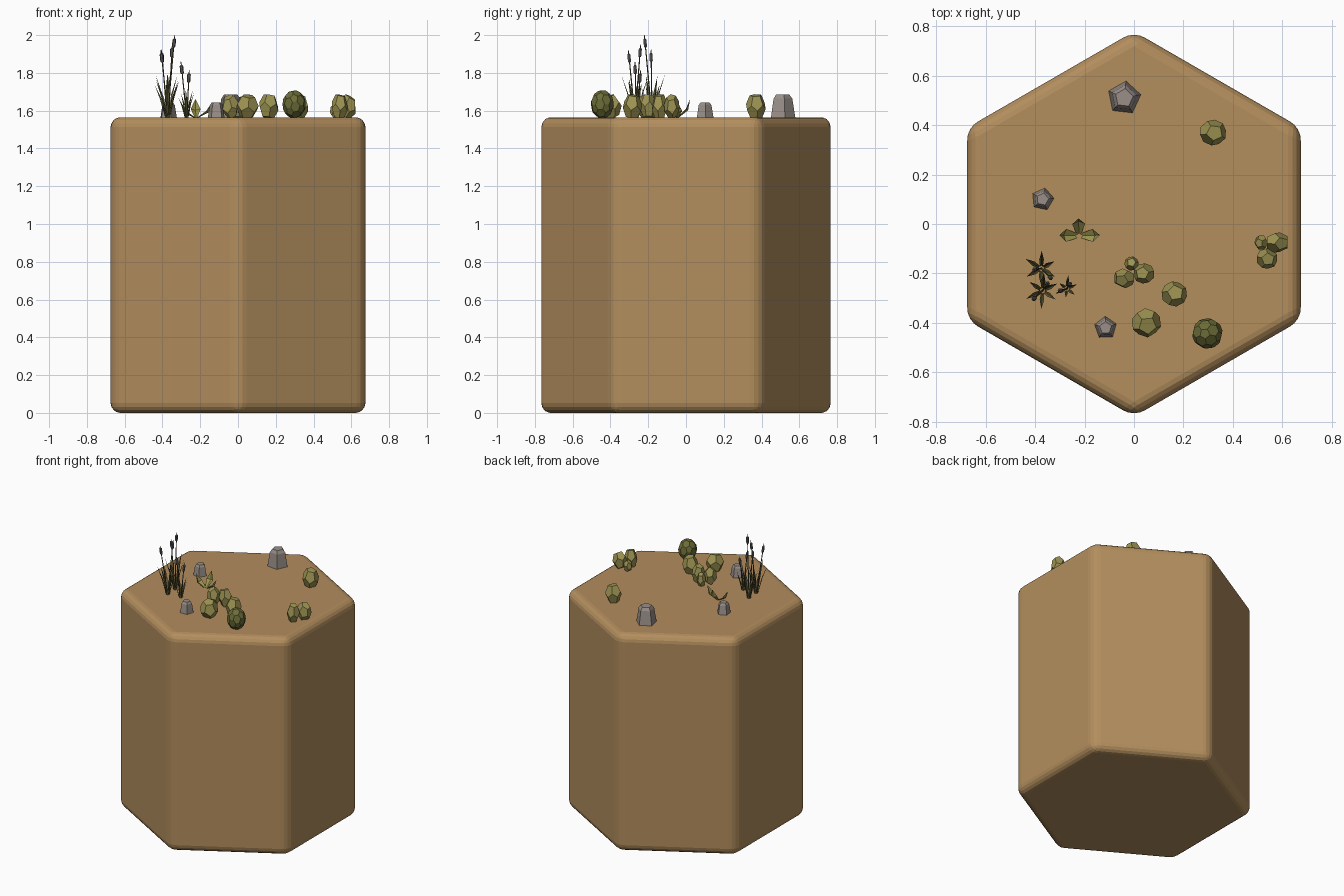
import bpy, bmesh, math, random
from mathutils import Vector, Matrix

if "Cube" in bpy.data.objects:
    bpy.data.objects.remove(bpy.data.objects["Cube"])

random.seed(4)
TOP = 1.565  # height of the ground surface


def material(name, rgb):
    m = bpy.data.materials.new(name)
    m.diffuse_color = (*rgb, 1)
    m.use_nodes = True
    m.node_tree.nodes["Principled BSDF"].inputs["Base Color"].default_value = m.diffuse_color
    return m


SAND = material("sand", (0.45, 0.27, 0.11))
ROCK = material("grey rock", (0.32, 0.275, 0.25))
BUSH = material("yellow green", (0.34, 0.295, 0.085))
DARK = material("dark green", (0.15, 0.15, 0.04))
LEAF = material("leaf green", (0.33, 0.30, 0.08))
REED = material("reed olive", (0.13, 0.115, 0.04))
HEAD = material("reed head grey", (0.13, 0.12, 0.125))


def finish(name, bm, *mats):
    me = bpy.data.meshes.new(name)
    bm.to_mesh(me)
    bm.free()
    ob = bpy.data.objects.new(name, me)
    for m in mats:
        me.materials.append(m)
    bpy.context.collection.objects.link(ob)
    return ob


def loft(bm, rings, mat=0):
    """Skin a list of vertex rings and cap both ends."""
    rings = [[bm.verts.new(p) for p in r] for r in rings]
    n = len(rings[0])
    faces = [bm.faces.new(rings[0][::-1]), bm.faces.new(rings[-1])]
    for a, b in zip(rings, rings[1:]):
        faces += [bm.faces.new((a[i], a[(i + 1) % n], b[(i + 1) % n], b[i])) for i in range(n)]
    for f in faces:
        f.material_index = mat


def ring(c, r, n, turn=0):
    return [Vector(c) + Vector((r * math.cos(turn + math.tau * i / n),
                                r * math.sin(turn + math.tau * i / n), 0)) for i in range(n)]


# Hexagonal block with rounded edges
bm = bmesh.new()
R = 0.675 / math.cos(math.pi / 6)
loft(bm, [ring((0, 0, z), R, 6, math.pi / 6) for z in (0, TOP)])
block = finish("ground_block", bm, SAND)
bev = block.modifiers.new("round", 'BEVEL')
bev.width = 0.052
bev.segments = 4
bev.limit_method = 'NONE'

# Rocks: five-sided tapered stones
for i, (x, y, r, h, turn) in enumerate([(-0.04, 0.51, 0.07, 0.12, 0.2),
                                        (-0.37, 0.10, 0.047, 0.078, 0.1),
                                        (-0.115, -0.42, 0.047, 0.078, 0.35)]):
    bm = bmesh.new()
    loft(bm, [ring((x, y, TOP + z * h), r * s, 5, turn)
              for z, s in ((-0.05, 1), (0.82, 0.76), (1, 0.54))])
    finish(f"rock_{i + 1}", bm, ROCK)


def bush(name, x, y, r, z0, z1, mat, round_shape=False):
    """Dodecahedron (or rounder truncated icosahedron) fitted to a box."""
    ico = bmesh.new()
    bmesh.ops.create_icosphere(ico, subdivisions=1, radius=1)
    if round_shape:
        pts = [e.verts[k].co.lerp(e.verts[1 - k].co, 1 / 3) for e in ico.edges for k in (0, 1)]
    else:
        pts = [f.calc_center_median() for f in ico.faces]
    ico.free()
    rot = Matrix.Rotation(random.uniform(0, 6), 3, 'Z') @ Matrix.Rotation(random.uniform(0.1, 0.5), 3, 'X')
    pts = [rot @ p for p in pts]
    lo = [min(p[k] for p in pts) for k in range(3)]
    hi = [max(p[k] for p in pts) for k in range(3)]
    box = ((x - r, x + r), (y - r, y + r), (z0, z1))
    bm = bmesh.new()
    for p in pts:
        bm.verts.new([b[0] + (p[k] - lo[k]) / (hi[k] - lo[k]) * (b[1] - b[0])
                      for k, b in enumerate(box)])
    bmesh.ops.convex_hull(bm, input=list(bm.verts))
    bmesh.ops.dissolve_limit(bm, angle_limit=0.03, verts=list(bm.verts), edges=list(bm.edges))
    bmesh.ops.recalc_face_normals(bm, faces=list(bm.faces))
    finish(name, bm, mat)


# Bushes, single and clustered
for i, (x, y, r, z1) in enumerate([
        (0.32, 0.37, 0.052, 1.687), (0.163, -0.283, 0.051, 1.687), (0.05, -0.40, 0.059, 1.687),
        (-0.04, -0.22, 0.040, 1.687), (0.04, -0.20, 0.041, 1.687), (-0.01, -0.16, 0.029, 1.655),
        (0.538, -0.14, 0.041, 1.687), (0.58, -0.075, 0.041, 1.687), (0.515, -0.075, 0.028, 1.64)]):
    bush(f"bush_{i + 1}", x, y, r, TOP - 0.008, z1, BUSH)
bush("dark_bush", 0.297, -0.443, 0.061, TOP - 0.005, 1.708, DARK, True)


def blade(bm, base, tip, width, bulge, base_w=0.5):
    """Folded leaf from base to tip, widest part way along."""
    base, tip = Vector(base), Vector(tip)
    d = tip - base
    side = d.cross(Vector((0, 0, 1))).normalized()
    up = side.cross(d).normalized()
    mid = base.lerp(tip, 0.55) - up * bulge
    rows = []
    for c, w in ((base, width * base_w), (mid, width)):
        rows.append([bm.verts.new(p) for p in (c - side * w / 2, c - up * w * 0.25, c + side * w / 2)])
    t = bm.verts.new(tip)
    for k in (0, 1):
        bm.faces.new((rows[0][k], rows[0][k + 1], rows[1][k + 1], rows[1][k]))
        bm.faces.new((rows[1][k], rows[1][k + 1], t))


# Small plant with three broad leaves
bm = bmesh.new()
for tip in ((-0.302, -0.045, 1.645), (-0.138, -0.045, 1.645), (-0.225, 0.022, 1.662)):
    blade(bm, (-0.222, -0.048, TOP - 0.005), tip, 0.052, 0.012, 0.25)
finish("leaf_plant", bm, LEAF)

# Reeds: a tuft of blades and two stems with heads each
REEDS = [((-0.375, -0.18), 0.25, [(-0.335, -0.22, 2.0), (-0.405, -0.185, 1.925)]),
         ((-0.37, -0.27), 0.24, [(-0.408, -0.305, 1.92), (-0.348, -0.24, 1.95)]),
         ((-0.272, -0.262), 0.17, [(-0.302, -0.27, 1.86), (-0.258, -0.24, 1.815)])]
for i, ((x, y), h, tips) in enumerate(REEDS):
    s = h / 0.25
    bm = bmesh.new()
    for k in range(6):
        a = math.tau * k / 6 + 0.5 + i
        reach = random.uniform(0.05, 0.08) * s
        blade(bm, (x + 0.008 * math.cos(a), y + 0.008 * math.sin(a), TOP - 0.005),
              (x + reach * math.cos(a), y + reach * math.sin(a), TOP + h * random.uniform(0.65, 1)),
              0.019 * s, -0.008 * s, 0.6)
    finish(f"reed_blades_{i + 1}", bm, REED)
    bm = bmesh.new()
    for tip in tips:
        base, tip = Vector((x, y, TOP - 0.005)), Vector(tip)
        d = (tip - base).normalized()
        loft(bm, [ring(base, 0.004, 5), ring(tip - d * 0.06, 0.003, 5)])
        loft(bm, [ring(tip - d * t, r, 6) for t, r in
                  ((0.066, 0.006), (0.06, 0.0095), (0.024, 0.0095), (0.019, 0.005))], 1)
        loft(bm, [ring(tip - d * 0.02, 0.003, 4), ring(tip, 0.0012, 4)], 0)
    finish(f"reed_stems_{i + 1}", bm, REED, HEAD)
